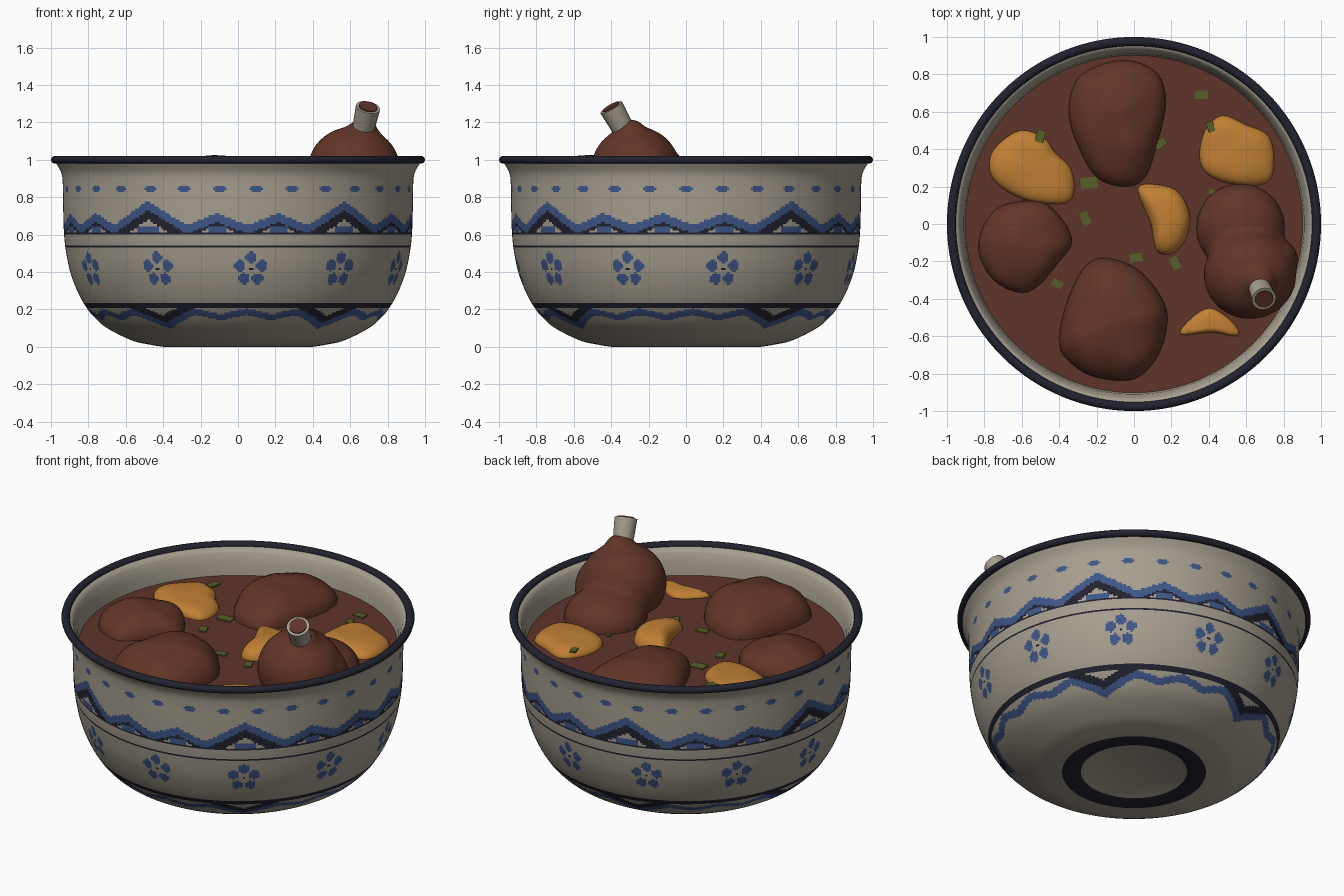
import bpy, bmesh, math
from mathutils import Vector, Matrix, noise

if "Cube" in bpy.data.objects:
    bpy.data.objects.remove(bpy.data.objects["Cube"])


def material(name, srgb):
    m = bpy.data.materials.new(name)
    lin = [((c / 255 + 0.055) / 1.055) ** 2.4 for c in srgb]
    m.diffuse_color = (*lin, 1)
    m.use_nodes = True
    m.node_tree.nodes["Principled BSDF"].inputs["Base Color"].default_value = m.diffuse_color
    return m


GLAZE = material("cream glaze", (166, 158, 143))
BLUE = material("painted blue", (62, 86, 136))
DARK = material("dark navy", (34, 34, 48))
SOUP = material("brown broth", (94, 52, 42))
MEAT = material("stewed meat", (98, 53, 40))
POTATO = material("golden potato", (192, 127, 52))
HERB = material("green herb", (88, 94, 40))
SOUP_Z = 0.84


def finish(name, bm, mats, smooth=True):
    bmesh.ops.recalc_face_normals(bm, faces=bm.faces)
    me = bpy.data.meshes.new(name)
    for f in bm.faces:
        f.smooth = smooth
    bm.to_mesh(me)
    bm.free()
    for m in mats:
        me.materials.append(m)
    ob = bpy.data.objects.new(name, me)
    bpy.context.collection.objects.link(ob)
    return ob


def spline(pts, step=None, n=4, closed=False):
    """Catmull-Rom curve through 2D points."""
    P = [Vector(p) for p in pts]
    N, out = len(P), []
    for i in range(N if closed else N - 1):
        if closed:
            a, b, c, d = (P[(i + k) % N] for k in (-1, 0, 1, 2))
        else:
            a, b, c, d = P[max(i - 1, 0)], P[i], P[i + 1], P[min(i + 2, N - 1)]
        k = max(1, round((c - b).length / step)) if step else n
        for j in range(k):
            t = j / k
            out.append(0.5 * (2 * b + (c - a) * t + (2 * a - 5 * b + 4 * c - d) * t * t
                              + (3 * b - a - 3 * c + d) * t ** 3))
    return out if closed else out + [P[-1]]


def lathe(name, prof, seg, mats, rule=None, closed=False):
    bm = bmesh.new()
    rings = []
    for r, z in prof:
        if r < 1e-4:
            rings.append([bm.verts.new((0, 0, z))] * seg)
        else:
            rings.append([bm.verts.new((r * math.sin(2 * math.pi * i / seg),
                                        -r * math.cos(2 * math.pi * i / seg), z)) for i in range(seg)])
    pairs = list(zip(rings, rings[1:])) + ([(rings[-1], rings[0])] if closed else [])
    for a, b in pairs:
        for i in range(seg):
            j = (i + 1) % seg
            vs = list(dict.fromkeys((a[i], a[j], b[j], b[i])))
            f = bm.faces.new(vs)
            if rule:
                f.material_index = rule(f.calc_center_median())
    return finish(name, bm, mats)


# Painted decoration rule: 0 glaze, 1 blue, 2 dark
BIG = [37.5, 127, 194, 263, 329, 397.5]


def zigzag(phi):
    """Closeness to the nearest peak (0..1) and whether it is a tall one."""
    if phi < BIG[0]:
        phi += 360
    for a, b in zip(BIG, BIG[1:]):
        if a <= phi <= b:
            e = min(phi - a, b - phi)
            if e < 14:
                return 1 - e / 14, True
            m = 3 if b - a > 80 else 2
            f = ((phi - a - 14) / (b - a - 28) * m) % 1
            return 1 - abs(f - 0.5) * 2, False
    return 0, False


def paint(c):
    r, z = math.hypot(c.x, c.y), c.z
    phi = math.degrees(math.atan2(c.x, -c.y)) % 360
    if z < 0.012:                                   # ring under the foot
        return 2 if 0.3 < r < 0.41 else 0
    if r < 0.6 or z > 0.9:
        return 0
    if z > 0.8:                                     # row of dots
        s = math.radians(phi % 12 - 6) * r
        s = math.radians((phi % 12) - 6) * r
        return 1 if (s / 0.032) ** 2 + ((z - 0.842) / 0.018) ** 2 < 1 else 0
    if z > 0.595:                                   # upper zigzag border
        a, big = zigzag(phi)
        top = 0.65 + (0.13 if big else 0.065) * a
        if top - 0.048 < z < top and z > 0.61:
            return 1
        if z < 0.612:
            return 2
        if z < 0.645 and a > 0.72:
            return 1
        return 2 if top - (0.1 if big else 0.066) < z < top else 0
    if 0.527 < z < 0.545:                           # thin line
        return 2
    if 0.3 < z < 0.52:                              # five-petal flowers
        s = math.radians((phi - 4.4 + 16.36) % 32.727 - 16.36) * r
        dz = z - 0.415
        if s * s + dz * dz < 0.009 ** 2:
            return 2
        for k in range(5):
            t = k * 2 * math.pi / 5
            if math.hypot(s - 0.062 * math.sin(t), dz - 0.062 * math.cos(t)) < 0.03:
                return 1
        return 0
    d = 0.235 - z                                   # lower hanging zigzag border
    if 0 < d < 0.16:
        a, big = zigzag(phi)
        low = 0.065 + (0.075 if big else 0.03) * a
        if low - 0.034 < d < low:
            return 1
        if d < 0.026:
            return 2
        return 2 if big and low - 0.072 < d < low else 0
    return 0


# Bowl
outer = [(0.40, 0), (0.48, 0.013), (0.57, 0.035), (0.70, 0.1), (0.775, 0.165), (0.82, 0.225), (0.86, 0.3),
         (0.897, 0.4), (0.918, 0.5), (0.93, 0.6), (0.935, 0.75), (0.937, 0.87), (0.945, 0.93), (0.975, 0.985)]
inner = [(0.955, 1.0), (0.93, 0.965), (0.91, 0.91), (0.902, 0.84), (0.89, 0.78)]
prof = [(0, 0.005), (0.3, 0.005), (0.31, 0)] + [tuple(p) for p in spline(outer, step=0.0115)] + inner
lathe("bowl", prof, 480, [GLAZE, BLUE, DARK], paint)

# Rolled rim
lathe("bowl_rim", [(0.976 + 0.024 * math.cos(t), 1.0 + 0.021 * math.sin(t))
                   for t in (k * math.pi / 6 for k in range(12))], 128, [DARK], closed=True)

# Broth surface
lathe("broth", [(0, SOUP_Z), (0.45, SOUP_Z), (0.903, SOUP_Z)], 96, [SOUP])


# Pieces floating in the broth: domes raised over an outline
def dome(name, outline, top, mat, power=1.0, bump=0.01):
    pts = spline(outline, closed=True)
    mid = sum(pts, Vector((0, 0))) / len(pts)
    bm = bmesh.new()
    prev, h = None, top - SOUP_Z
    for k in range(10):
        t = (k - 1) / 9 * math.pi / 2
        s = 1.0 if k == 0 else math.cos(t) ** power
        z = SOUP_Z - 0.05 if k == 0 else SOUP_Z + h * math.sin(t)
        ring = []
        for p in pts:
            q = mid + (p - mid) * s
            w = bump * noise.noise(Vector((q.x * 6, q.y * 6, top))) if k else 0
            ring.append(bm.verts.new((q.x, q.y, z + w)))
        if prev:
            for i in range(len(pts)):
                j = (i + 1) % len(pts)
                bm.faces.new((prev[i], prev[j], ring[j], ring[i]))
        prev = ring
    tip = bm.verts.new((mid.x, mid.y, top))
    for i in range(len(prev)):
        bm.faces.new((prev[i], prev[(i + 1) % len(prev)], tip))
    return finish(name, bm, [mat])


dome("meat_back", [(-.35, .6), (-.3, .78), (-.15, .86), (0, .87), (.13, .8), (.17, .65), (.13, .45),
                   (.06, .25), (-.05, .2), (-.2, .25), (-.3, .42)], 0.99, MEAT, bump=0.02)
dome("meat_front", [(-.4, -.65), (-.37, -.45), (-.28, -.25), (-.17, -.18), (0, -.23), (.12, -.35), (.18, -.5),
                    (.13, -.7), (0, -.83), (-.2, -.82), (-.33, -.75)], 1.025, MEAT, bump=0.02)
dome("meat_left", [(-.83, -.15), (-.8, 0), (-.7, .1), (-.5, .12), (-.38, .02), (-.33, -.1), (-.4, -.2),
                   (-.5, -.32), (-.6, -.37), (-.75, -.3)], 0.97, MEAT, bump=0.02)
dome("potato_left", [(-.77, .28), (-.75, .4), (-.61, .5), (-.48, .46), (-.42, .38), (-.34, .3), (-.32, .18),
                     (-.37, .11), (-.55, .12), (-.7, .19)], 0.9, POTATO, 0.6)
dome("potato_right", [(.35, .36), (.38, .5), (.47, .58), (.6, .53), (.72, .47), (.75, .33), (.71, .22),
                      (.55, .21), (.4, .26)], 0.9, POTATO, 0.6)
dome("potato_middle", [(.02, .19), (.13, .21), (.24, .17), (.3, .04), (.27, -.09), (.2, -.16), (.12, -.14),
                       (.09, 0)], 0.925, POTATO, 0.7)
dome("potato_small", [(.25, -.59), (.3, -.51), (.4, -.45), (.5, -.5), (.56, -.57), (.54, -.6), (.42, -.58)],
     0.875, POTATO, 0.7, 0.004)

# Drumstick: overlapping lumps fused together
bm = bmesh.new()
for c, r in [((.57, -.02, .84), (.24, .24, .17)), ((.62, -.27, .95), (.25, .24, .23)),
             ((.78, -.2, .9), (.1, .12, .17)), ((.665, -.3, 1.14), (.09, .09, .08))]:
    bmesh.ops.create_uvsphere(bm, u_segments=24, v_segments=16, radius=1,
                              matrix=Matrix.LocRotScale(Vector(c), None, Vector(r)))
leg = finish("drumstick", bm, [MEAT])
rm = leg.modifiers.new("fuse", 'REMESH')
rm.mode, rm.voxel_size, rm.use_smooth_shade = 'VOXEL', 0.02, True
sm = leg.modifiers.new("soften", 'SMOOTH')
sm.factor, sm.iterations = 0.5, 8


# Bone and its marrow
def rod(name, a, b, r1, r2, mat):
    a, b = Vector(a), Vector(b)
    bm = bmesh.new()
    bmesh.ops.create_cone(bm, cap_ends=True, segments=16, radius1=r1, radius2=r2, depth=(b - a).length,
                          matrix=Matrix.Translation((a + b) / 2) @ (b - a).to_track_quat('Z', 'Y').to_matrix().to_4x4())
    ob = finish(name, bm, [mat], False)
    for p in ob.data.polygons:
        p.use_smooth = len(p.vertices) == 4


rod("bone", (.66, -.31, 1.12), (.695, -.40, 1.28), .056, .066, GLAZE)
rod("bone_marrow", (.68, -.36, 1.21), (.6965, -.4035, 1.286), .05, .05, SOUP)

# Herb flakes
for i, (x, y, z, s) in enumerate([
        (.36, .69, 0, .06), (.41, .52, .04, .05), (.14, .43, .005, .06), (.42, .17, 0, .035), (-.5, .47, .045, .06),
        (-.24, .22, 0, .08), (-.26, .03, 0, .06), (-.43, -.08, 0, .04), (-.41, -.32, 0, .05), (-.23, -.215, 0, .025),
        (.01, -.18, 0, .06), (.22, -.21, 0, .06), (.31, -.565, .02, .04), (0, -.77, .07, .03)]):
    bm = bmesh.new()
    bmesh.ops.create_cube(bm, size=1, matrix=Matrix.Translation((x, y, SOUP_Z + z + .003))
                          @ Matrix.Rotation(i * 1.9, 4, 'Z') @ Matrix.Diagonal((s * 1.15, s * 0.75, .009, 1)))
    finish("herb_flake_%d" % (i + 1), bm, [HERB], False)
